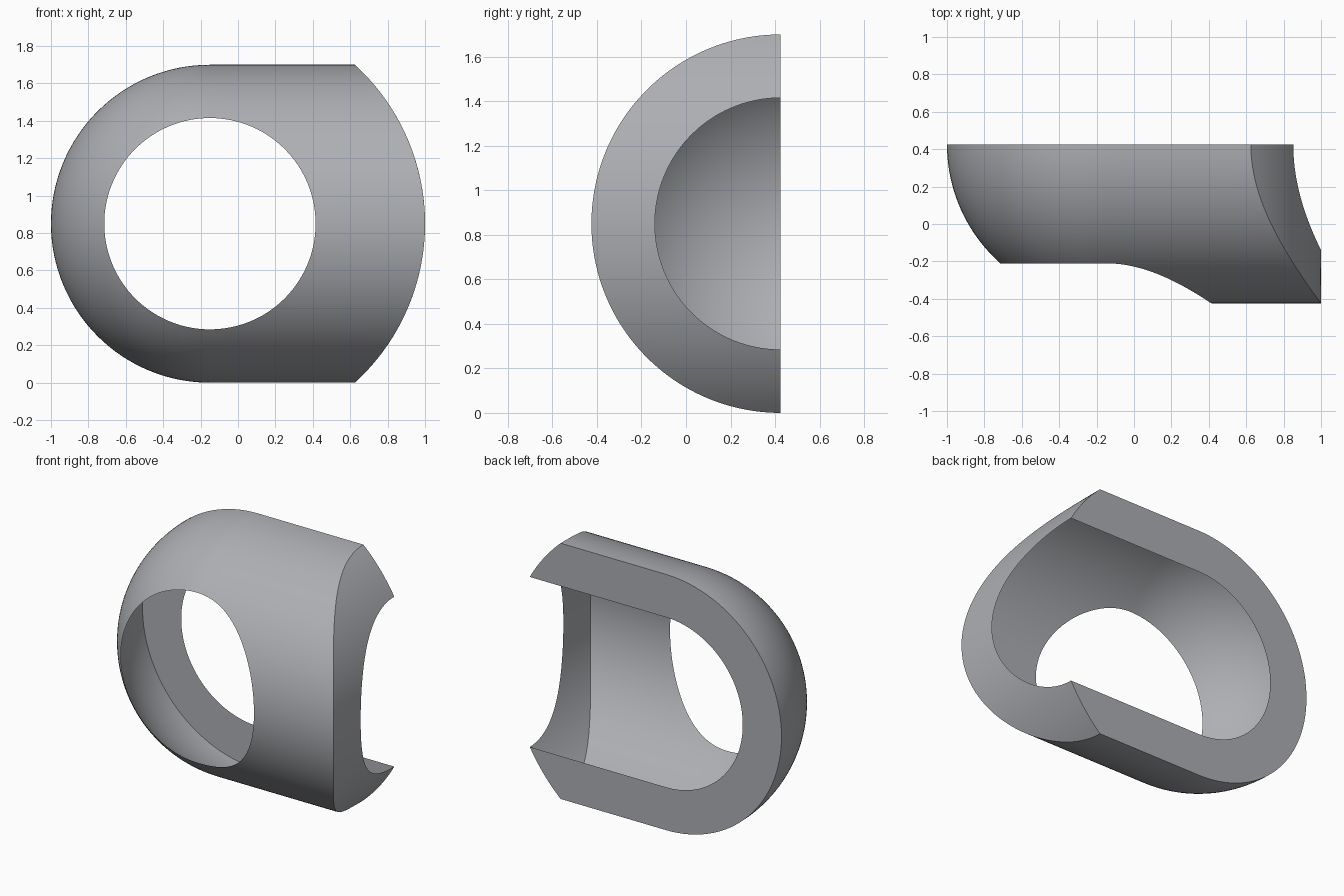
import bpy, bmesh
from math import sin, cos, asin, sqrt, pi
from mathutils import Vector

OUTER = 0.85      # radius of the rounded shell
HOLE = 0.565      # radius of the round opening and of the open bore
REACH = 1.15      # radius of the curved cut at the open end
CX, BACK, CZ = -0.15, 0.425, 0.85   # centre of the rounded end

if "Cube" in bpy.data.objects:
    bpy.data.objects.remove(bpy.data.objects["Cube"])

grey = bpy.data.materials.new("plain_grey")
grey.use_nodes = True
colour = (0.42, 0.43, 0.455, 1)
grey.diffuse_color = colour
grey.node_tree.nodes["Principled BSDF"].inputs["Base Color"].default_value = colour


def span(a, b, n):
    return [a + (b - a) * i / n for i in range(n + 1)]


def add_grid(bm, us, vs, point):
    """Quad sheet through point(u, v)."""
    rows = [[bm.verts.new(point(u, v)) for v in vs] for u in us]
    for r, s in zip(rows, rows[1:]):
        for i in range(len(vs) - 1):
            bm.faces.new((r[i], r[i + 1], s[i + 1], s[i]))


def finish(name, bm, outward):
    """Weld the sheets, face them outward and make a smooth object."""
    bmesh.ops.remove_doubles(bm, verts=bm.verts, dist=0.0001)
    bmesh.ops.recalc_face_normals(bm, faces=bm.faces)
    bm.normal_update()
    if sum(f.normal.dot(Vector(outward)) * f.calc_area() for f in bm.faces) < 0:
        bmesh.ops.reverse_faces(bm, faces=bm.faces)
    mesh = bpy.data.meshes.new(name)
    bm.to_mesh(mesh)
    bm.free()
    mesh.materials.append(grey)
    obj = bpy.data.objects.new(name, mesh)
    bpy.context.collection.objects.link(obj)
    bpy.ops.object.select_all(action="DESELECT")
    obj.select_set(True)
    bpy.context.view_layer.objects.active = obj
    bpy.ops.object.shade_smooth_by_angle(angle=pi / 6)


def arc_x(radius, h):
    """x on an upright circle round the centre, at height h from it."""
    return CX + sqrt(max(0, radius ** 2 - h ** 2))


edge = asin(HOLE / OUTER)
turn = span(pi / 2, 3 * pi / 2, 64)          # round the closed end
rim = span(edge, pi / 2, 24)                 # opening to back edge
middle = [asin(HOLE / OUTER * sin(u)) for u in span(-pi / 2, pi / 2, 48)]
around = [-a for a in reversed(rim)] + middle[1:-1] + rim


# Shell: ball quarter with a round opening, running into a half tube
def ball(t, a):
    r = OUTER * sin(a)
    return (CX + r * cos(t), BACK - OUTER * cos(a), CZ + r * sin(t))


def tube(a, f):
    h = OUTER * sin(a)
    start, end = arc_x(HOLE, h), arc_x(REACH, h)
    return (start + (end - start) * f, BACK - OUTER * cos(a), CZ + h)


bm = bmesh.new()
add_grid(bm, turn, rim, ball)
add_grid(bm, around, span(0, 1, 8), tube)
finish("outer_shell", bm, (0, -1, 0))

# Back flange: flat half ring with two straight arms
widths = span(HOLE, OUTER, 12)
bm = bmesh.new()
add_grid(bm, turn, widths, lambda t, r: (CX + r * cos(t), BACK, CZ + r * sin(t)))
for side in (-1, 1):
    add_grid(bm, widths, span(0, 1, 4), lambda r, f: (
        CX + (arc_x(REACH, r) - CX) * f, BACK, CZ + side * r))
finish("back_flange", bm, (0, 1, 0))

# End flange: half ring bowed along the curved cut
bm = bmesh.new()
add_grid(bm, around, widths, lambda a, r: (
    arc_x(REACH, r * sin(a)), BACK - r * cos(a), CZ + r * sin(a)))
finish("end_flange", bm, (1, 0, 0))
